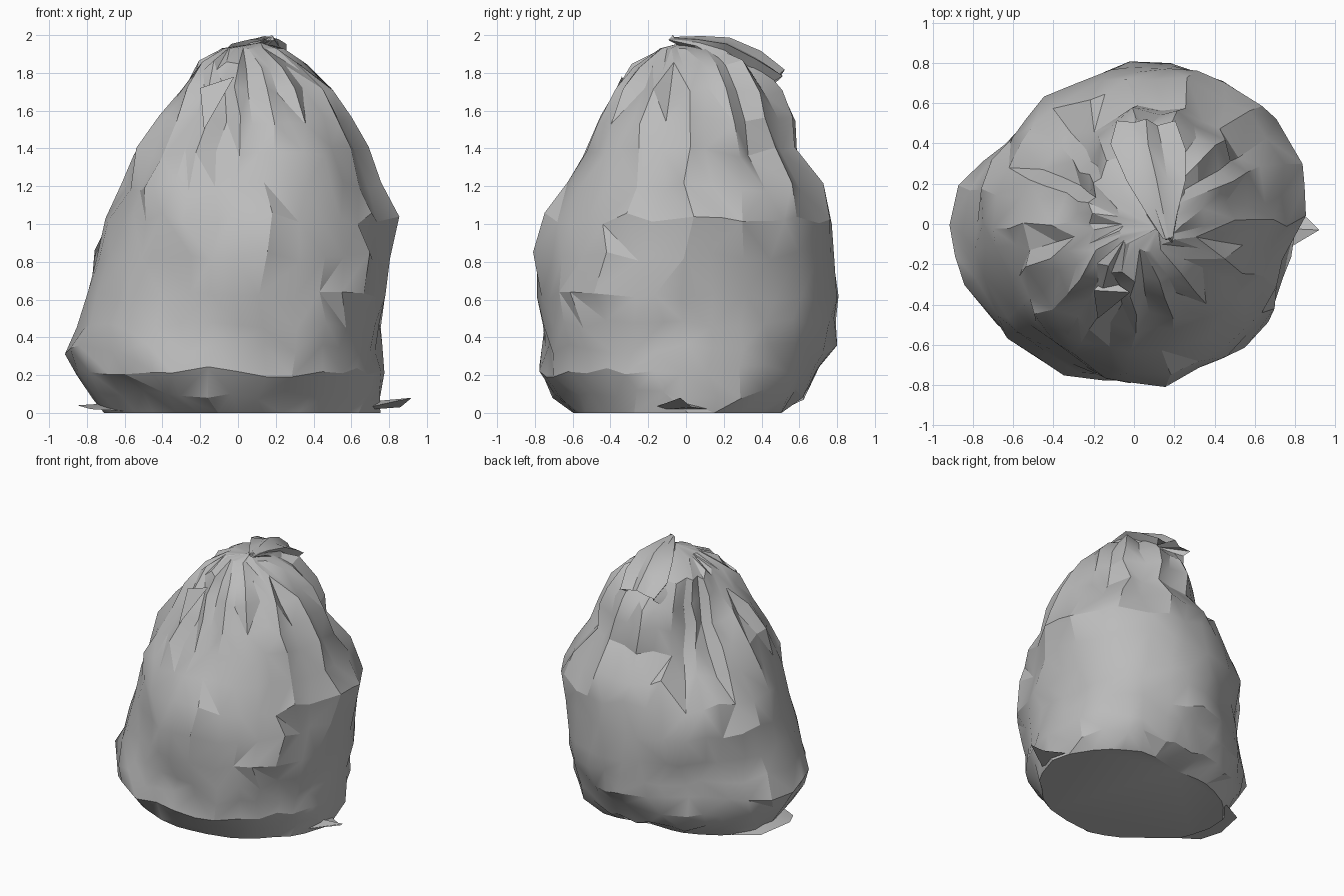
import bpy, bmesh, math, random
from mathutils import Vector, noise

random.seed(7)
if "Cube" in bpy.data.objects:
    bpy.data.objects.remove(bpy.data.objects["Cube"])

grey = bpy.data.materials.new("grey plastic")
grey.use_nodes = True
COLOUR = (0.5, 0.5, 0.5, 1)
grey.diffuse_color = COLOUR
grey.node_tree.nodes["Principled BSDF"].inputs["Base Color"].default_value = COLOUR


def finish(bm, name, angle):
    bmesh.ops.recalc_face_normals(bm, faces=bm.faces)
    me = bpy.data.meshes.new(name)
    bm.to_mesh(me)
    bm.free()
    ob = bpy.data.objects.new(name, me)
    bpy.context.collection.objects.link(ob)
    me.materials.append(grey)
    bpy.ops.object.select_all(action='DESELECT')
    ob.select_set(True)
    bpy.context.view_layer.objects.active = ob
    bpy.ops.object.shade_smooth_by_angle(angle=math.radians(angle))


def bridge(bm, a, b):
    # join two rings, choosing the quad diagonals irregularly
    n = len(a)
    for i in range(n):
        j = (i + 1) % n
        if random.random() < 0.5:
            bm.faces.new((a[i], a[j], b[j]))
            bm.faces.new((a[i], b[j], b[i]))
        else:
            bm.faces.new((a[i], a[j], b[i]))
            bm.faces.new((a[j], b[j], b[i]))


def radius(radii, a):
    # smooth closed curve through eight evenly spaced radii
    t = (a / (2 * math.pi) * 8) % 8
    k = int(t)
    t -= k
    p, q, r, s = (radii[(k + d) % 8] for d in (-1, 0, 1, 2))
    return q + t / 2 * (r - p + t * (2 * p - 5 * q + 4 * r - s + t * (3 * (q - r) + s - p)))


# --- sack body: height, then the radius every 45 degrees from +x
RINGS = [
    (0, .75, .66, .47, .58, .73, .64, .60, .64),
    (.1, .77, .74, .64, .69, .79, .80, .69, .70),
    (.22, .78, .77, .71, .74, .86, .85, .78, .78),
    (.34, .77, .79, .80, .74, .93, .84, .78, .80),
    (.47, .78, .83, .79, .72, .87, .81, .76, .81),
    (.62, .82, .84, .81, .72, .83, .78, .78, .82),
    (.83, .83, .86, .79, .76, .78, .72, .81, .81),
    (1.03, .85, .88, .77, .71, .70, .69, .76, .77),
    (1.2, .75, .80, .74, .56, .61, .66, .64, .70),
    (1.38, .69, .67, .60, .44, .56, .59, .54, .62),
    (1.55, .61, .62, .58, .37, .42, .47, .46, .54),
    (1.7, .50, .55, .52, .32, .32, .38, .36, .44),
    (1.84, .36, .43, .39, .28, .22, .26, .28, .33),
    (1.93, .24, .24, .20, .12, .06, .10, .12, .18),
]
# dents and bulges: azimuth in degrees, height, half angle, half height, amount
DENTS = [
    (-65, .40, 28, .08, -.05), (-68, .56, 28, .1, .02),
    (-140, .08, 18, .09, -.10), (-35, .42, 12, .08, -.04),
    (165, .68, 28, .09, -.05), (60, 1.36, 35, .08, -.04),
    (132, 1.24, 16, .07, -.06), (-16, 1.05, 8, .35, -.09),
    (-31, 1.2, 9, .35, .03), (-4, .45, 14, .15, -.02),
]
SEG = 32
pleat = [random.uniform(-.10, 0) if i % 2 else .025 for i in range(SEG)]
bm = bmesh.new()
rings = []
for z, *radii in RINGS:
    ring = []
    for i in range(SEG):
        a = 2 * math.pi * (i + random.uniform(-.28, .28)) / SEG
        f = .985 + random.uniform(-.018, .018)
        f += .03 * noise.noise(Vector((math.cos(a), math.sin(a), z)) * 2.2)
        for da, dz, wa, wz, amount in DENTS:
            d = (math.degrees(a) - da + 180) % 360 - 180
            f += amount * math.exp(-(d / wa) ** 2 - ((z - dz) / wz) ** 2)
        # gathered pleats grow towards the neck
        f += pleat[i] * min(1, max(0, (z - 1) / .7))
        f *= radius(radii, a)
        h = z + (random.uniform(-.03, .03) if .05 < z < 1.9 else 0)
        ring.append(bm.verts.new((f * math.cos(a), f * math.sin(a), h)))
    rings.append(ring)
for a, b in zip(rings, rings[1:]):
    bridge(bm, a, b)
bm.faces.new(rings[0])
tip = bm.verts.new((.12, -.02, 1.96))
for i in range(SEG):
    bm.faces.new((rings[-1][i], rings[-1][(i + 1) % SEG], tip))
finish(bm, "sack_body", 25)

# --- gathered tuft folded backwards over the neck
PATH = [((.17, -.07, 1.98), .025), ((.14, .05, 1.96), .08), ((.11, .19, 1.92), .14),
        ((.07, .35, 1.83), .18), ((.06, .47, 1.75), .14)]
TUFT = 12
bm = bmesh.new()
rings = []
for k, ((x, y, z), r) in enumerate(PATH):
    ring = []
    for i in range(TUFT):
        a = 2 * math.pi * i / TUFT
        f = r * (1 + (.2 if i % 2 else -.2) * min(k, 2) / 2)
        ring.append(bm.verts.new((x + f * math.cos(a),
                                  y + f * .3 * math.sin(a) + random.uniform(-.02, .02),
                                  z + f * .4 * math.sin(a))))
    rings.append(ring)
for a, b in zip(rings, rings[1:]):
    bridge(bm, a, b)
# the open mouth of the tuft is pushed inwards
mouth = bm.verts.new((.1, .32, 1.84))
peak = bm.verts.new((.18, -.07, 2.0))
for i in range(TUFT):
    j = (i + 1) % TUFT
    bm.faces.new((rings[-1][i], rings[-1][j], mouth))
    bm.faces.new((rings[0][i], rings[0][j], peak))
finish(bm, "neck_tuft", 22)


# --- loose folds of film: a thin wedge from an outline and a raised centre
def fold(name, outline, centre):
    bm = bmesh.new()
    rim = [bm.verts.new(p) for p in outline]
    top = bm.verts.new(centre)
    for i in range(len(rim)):
        bm.faces.new((rim[i], rim[(i + 1) % len(rim)], top))
    bm.faces.new(rim)
    finish(bm, name, 20)


fold("base_flap_left", [(.6, -.22, .01), (.92, -.03, .08), (.86, .03, .03), (.6, .2, .01)],
     (.7, -.02, .06))
fold("base_flap_right", [(-.6, -.3, .01), (-.78, -.2, .02), (-.85, -.06, .04),
                         (-.78, .2, .02), (-.6, .3, .01)], (-.7, 0, .05))
fold("front_fold", [(-.2, -.33, 1.72), (-.02, -.34, 1.78), (-.18, -.47, 1.5)],
     (-.14, -.26, 1.66))
